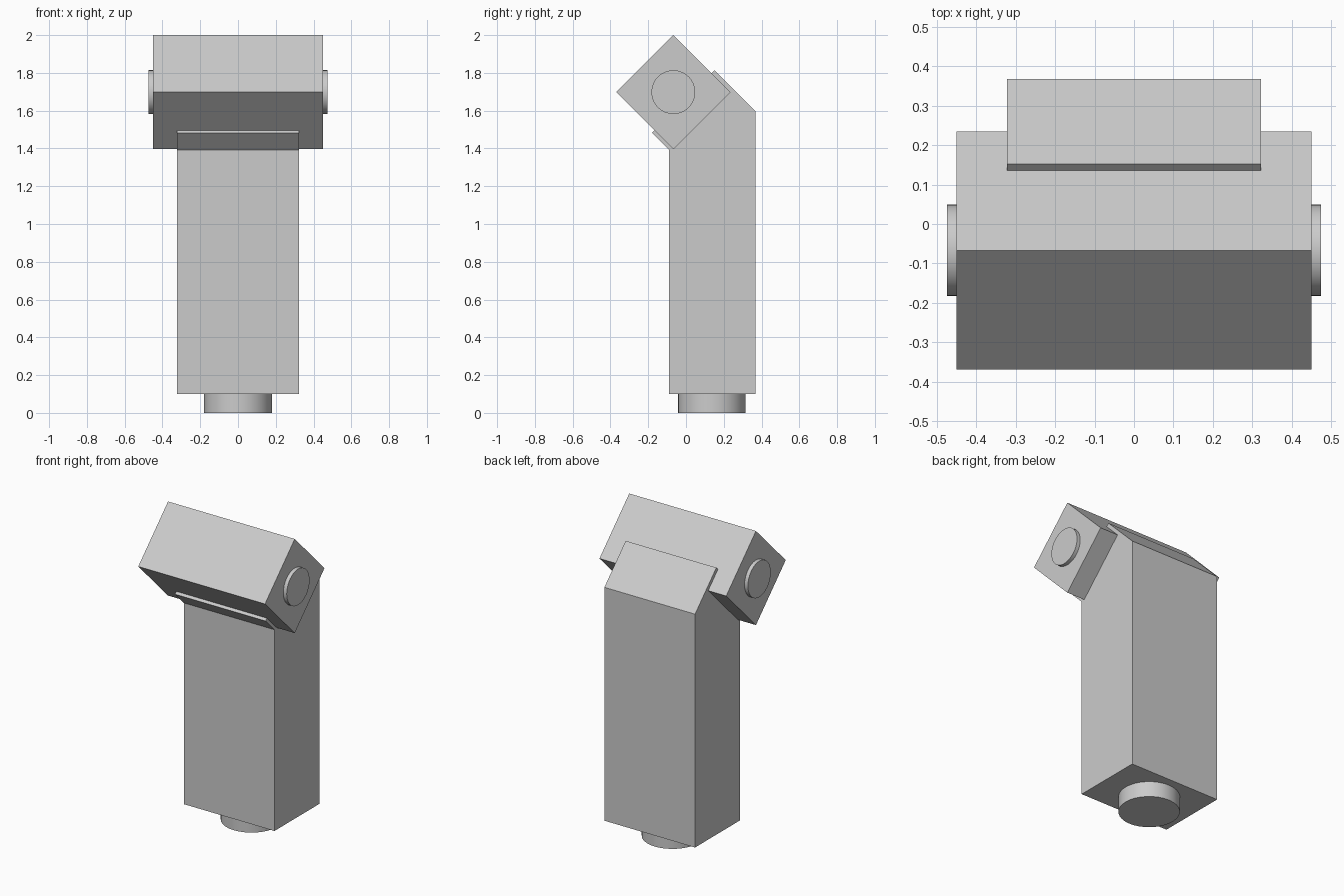
import bpy
import bmesh
import math

cube = bpy.data.objects.get("Cube")
if cube:
    bpy.data.objects.remove(cube, do_unlink=True)

# Single flat colour
grey = bpy.data.materials.new("light_grey")
grey.use_nodes = True
COLOR = (0.6, 0.6, 0.6, 1)
grey.diffuse_color = COLOR
grey.node_tree.nodes["Principled BSDF"].inputs["Base Color"].default_value = COLOR


def prism(name, profile, half_width):
    """Extrude a (y, z) side profile symmetrically along x."""
    bm = bmesh.new()
    face = bm.faces.new([bm.verts.new((-half_width, y, z)) for y, z in profile])
    ext = bmesh.ops.extrude_face_region(bm, geom=[face])
    verts = [g for g in ext["geom"] if isinstance(g, bmesh.types.BMVert)]
    bmesh.ops.translate(bm, verts=verts, vec=(2 * half_width, 0, 0))
    bmesh.ops.recalc_face_normals(bm, faces=bm.faces)
    mesh = bpy.data.meshes.new(name)
    bm.to_mesh(mesh)
    bm.free()
    mesh.materials.append(grey)
    obj = bpy.data.objects.new(name, mesh)
    bpy.context.collection.objects.link(obj)
    return obj


def disc(name, radius, depth, location, rotation=(0, 0, 0)):
    """Round part with smooth sides and crisp rims."""
    bpy.ops.mesh.primitive_cylinder_add(vertices=32, radius=radius, depth=depth,
                                        location=location, rotation=rotation)
    obj = bpy.context.object
    obj.name = name
    obj.data.materials.append(grey)
    bpy.ops.object.shade_smooth_by_angle(angle=math.radians(30))
    return obj


HEAD_Y, HEAD_Z, HALF_DIAGONAL = -0.067, 1.698, 0.302

# Upright body with a tilted cradle at the top
prism("body", [(-0.09, 0.1), (0.368, 0.1), (0.368, 1.598), (0.152, 1.814),
               (-0.18, 1.482), (-0.09, 1.392)], 0.322)

# Square head turned on its corner
prism("head", [(HEAD_Y, HEAD_Z - HALF_DIAGONAL), (HEAD_Y + HALF_DIAGONAL, HEAD_Z),
               (HEAD_Y, HEAD_Z + HALF_DIAGONAL), (HEAD_Y - HALF_DIAGONAL, HEAD_Z)], 0.45)

# Pivot caps on both ends of the head
for side, sign in (("left", 1), ("right", -1)):
    disc(side + "_cap", 0.116, 0.045, (sign * 0.4515, HEAD_Y, HEAD_Z),
         (0, math.pi / 2, 0))

# Round foot under the body
disc("foot", 0.179, 0.12, (0, 0.137, 0.06))
